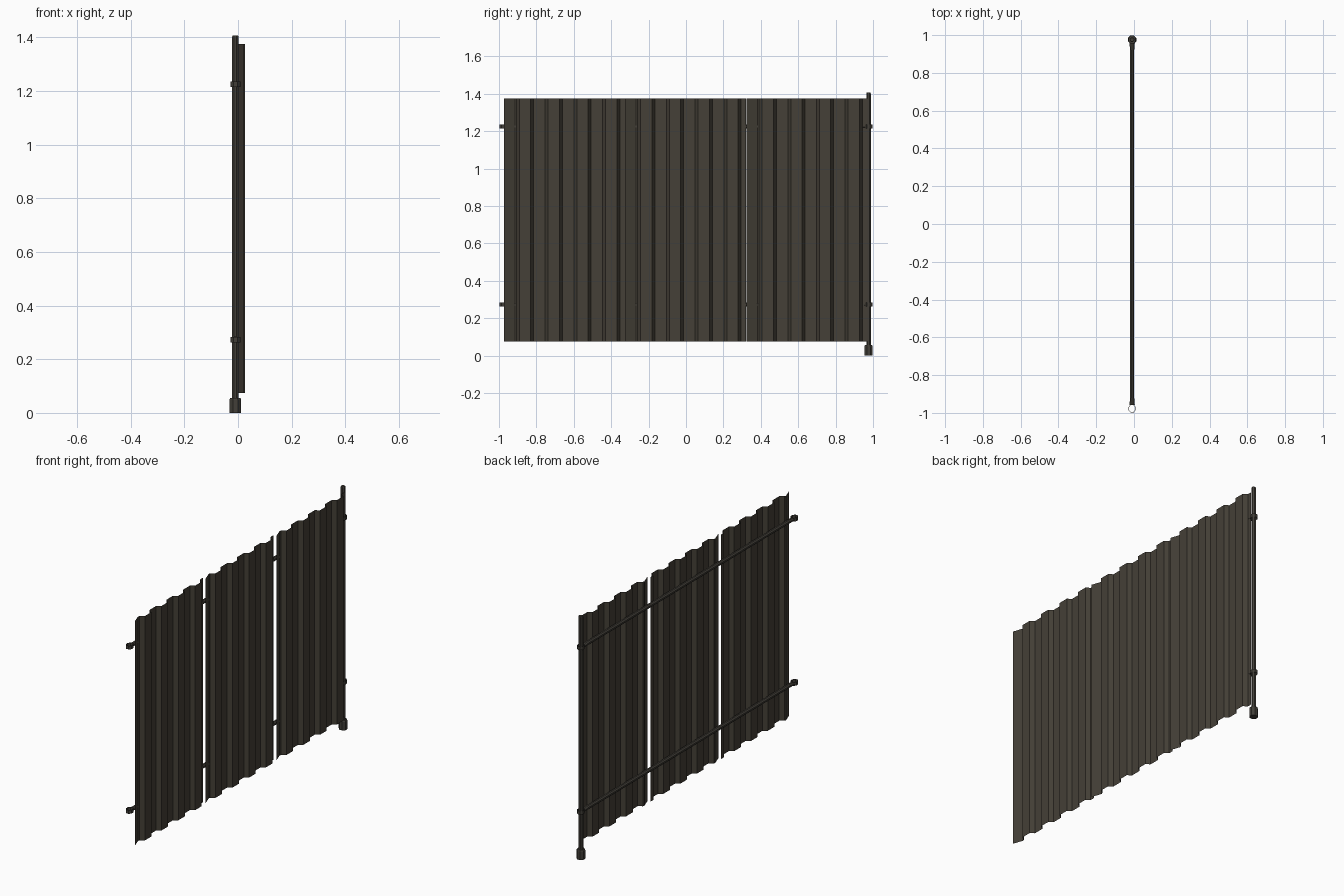
import bpy, bmesh, math

if "Cube" in bpy.data.objects:
    bpy.data.objects.remove(bpy.data.objects["Cube"])

def material(name, rgb):
    m = bpy.data.materials.new(name)
    m.diffuse_color = (*rgb, 1)
    m.use_nodes = True
    m.node_tree.nodes["Principled BSDF"].inputs["Base Color"].default_value = m.diffuse_color
    return m

SHEET = material("brown_sheet", (0.058, 0.050, 0.038))
STEEL = material("dark_steel", (0.054, 0.049, 0.040))
PX, PY = -0.01, 0.976          # post position

def loft(name, rings, mat, caps=True):
    """Skin a list of equally sized closed rings of points."""
    bm = bmesh.new()
    vs = [[bm.verts.new(p) for p in r] for r in rings]
    n = len(rings[0])
    for a, b in zip(vs, vs[1:]):
        for i in range(n):
            j = (i + 1) % n
            bm.faces.new((a[i], a[j], b[j], b[i]))
    if caps:
        bm.faces.new(vs[0])
        bm.faces.new(vs[-1])
    bmesh.ops.recalc_face_normals(bm, faces=bm.faces)
    me = bpy.data.meshes.new(name)
    bm.to_mesh(me)
    bm.free()
    me.materials.append(mat)
    ob = bpy.data.objects.new(name, me)
    bpy.context.collection.objects.link(ob)
    return ob

def ring_z(cx, cy, z, rx, ry, n=8):
    k = math.cos(math.pi / n)
    return [(cx + rx / k * math.cos((i + .5) * math.tau / n),
             cy + ry / k * math.sin((i + .5) * math.tau / n), z) for i in range(n)]

def ring_y(y, cz, rx, rz, n=8):
    k = math.cos(math.pi / n)
    return [(PX + rx / k * math.cos((i + .5) * math.tau / n), y,
             cz + rz / k * math.sin((i + .5) * math.tau / n)) for i in range(n)]

# Upright post with a small bevel on top
loft("post", [ring_z(PX, PY, z, r, r) for z, r in
              ((0.04, .012), (1.402, .012), (1.406, .010))], STEEL)
# Foot socket
loft("post_foot", [ring_z(PX, PY, z, r, r) for z, r in
                   ((0, .021), (0.002, .022), (0.05, .022), (0.056, .019))], STEEL)

# Horizontal rails with a collar at each end
for tag, z in (("lower", 0.273), ("upper", 1.225)):
    loft(tag + "_rail", [ring_y(y, z, rx, rz) for y, rx, rz in
                         ((-0.957, .014, .008), (-0.92, .011, .011),
                          (0.92, .011, .011), (0.957, .014, .008))], STEEL)
    for side, cy in (("near", -0.977), ("far", PY)):
        o, i = (.0185, .021), (.0165, .019)
        loft(f"{tag}_{side}_collar",
             [ring_z(PX, cy, z + h, *r) for h, r in
              ((-.01, o), (.01, o), (.01, i), (-.01, i), (-.01, o))], STEEL, caps=False)

# Three overlapping corrugated sheets
LOW, HIGH, PITCH = 0.003, 0.026, 0.1535
for n, c in enumerate((-0.63, 0.018, 0.667)):
    prof = [(0.020, c - 0.343), (LOW - 0.003, c - 0.285)]      # lapped lip
    for k in range(4):
        b = c + (k - 1.5) * PITCH
        prof += [(LOW, b - 0.046), (HIGH, b - 0.030), (HIGH, b + 0.030), (LOW, b + 0.046)]
    prof.append((LOW, c + 0.304))
    bm = bmesh.new()
    cols = [[bm.verts.new((x, y, z)) for z in (0.075, 1.375)] for x, y in prof]
    for a, b in zip(cols, cols[1:]):
        bm.faces.new((a[0], b[0], b[1], a[1]))
    me = bpy.data.meshes.new(f"corrugated_sheet_{n + 1}")
    bm.to_mesh(me)
    bm.free()
    me.materials.append(SHEET)
    bpy.context.collection.objects.link(bpy.data.objects.new(me.name, me))
